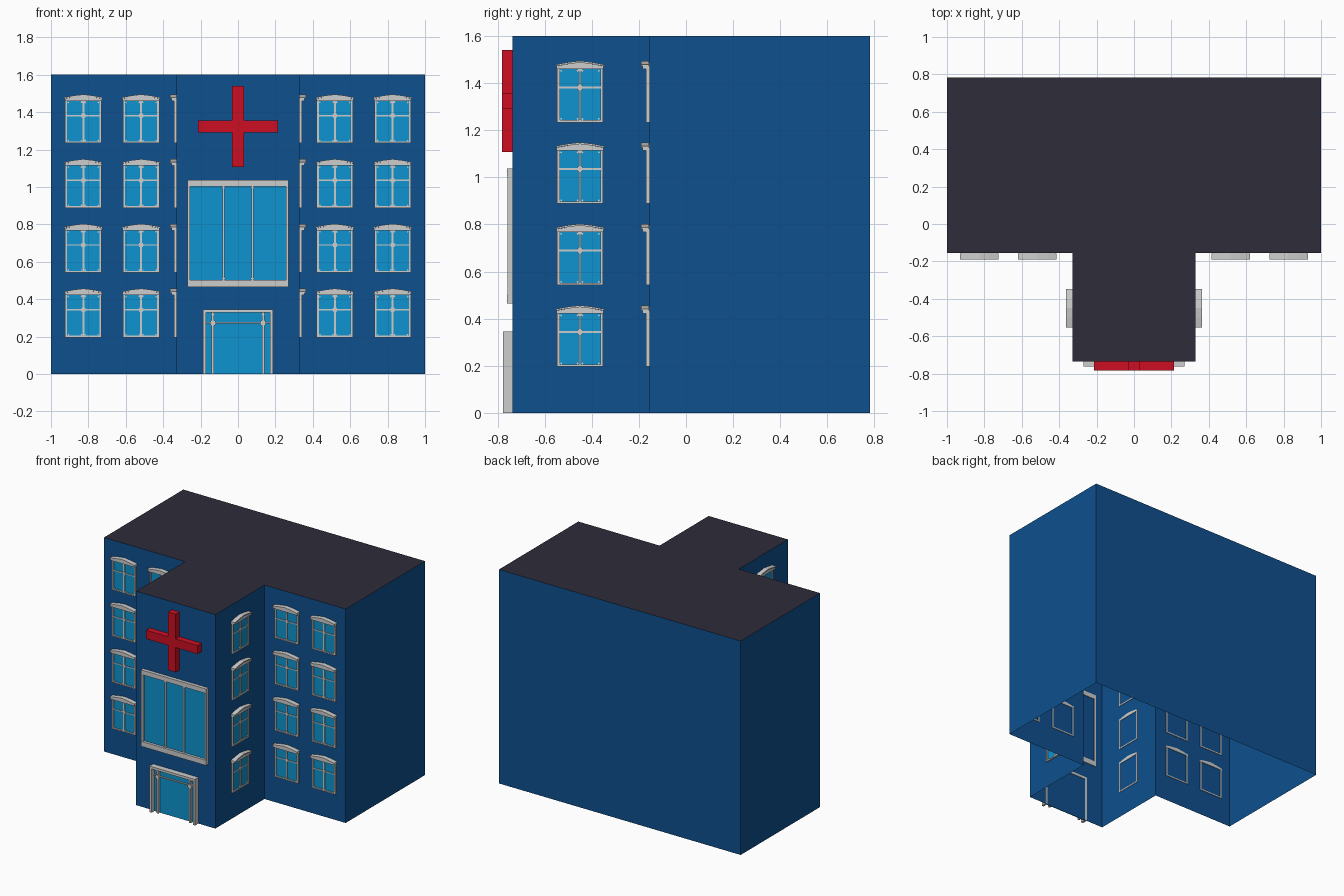
import bpy, bmesh, math

if "Cube" in bpy.data.objects:
    bpy.data.objects.remove(bpy.data.objects["Cube"])


def material(name, r, g, b):
    m = bpy.data.materials.new(name)
    lin = lambda c: ((c / 255 + 0.055) / 1.055) ** 2.4 if c > 10 else c / 255 / 12.92
    m.diffuse_color = (lin(r), lin(g), lin(b), 1)
    m.use_nodes = True
    m.node_tree.nodes["Principled BSDF"].inputs["Base Color"].default_value = m.diffuse_color
    return m


WALL = material("wall_blue", 14, 80, 142)
ROOF = material("roof_dark", 46, 44, 58)
TRIM = material("trim_grey", 205, 205, 205)
GLASS = material("glass_cyan", 14, 148, 208)
RED = material("cross_red", 205, 15, 35)

FRONT, REAR, SIDE, DEPTH, HEIGHT = -0.736, -0.156, 0.328, 0.782, 1.6


def prism(bm, pts, d0, d1, mat=0):
    """Extrude an (x, z) outline outward along -y from depth d0 to d1."""
    a = [bm.verts.new((x, -d0, z)) for x, z in pts]
    b = [bm.verts.new((x, -d1, z)) for x, z in pts]
    n = len(pts)
    faces = [bm.faces.new(a), bm.faces.new(b)]
    faces += [bm.faces.new((a[i], a[(i + 1) % n], b[(i + 1) % n], b[i])) for i in range(n)]
    for f in faces:
        f.material_index = mat


def bar(bm, x0, x1, z0, z1, d0, d1, mat=0):
    prism(bm, [(x0, z0), (x1, z0), (x1, z1), (x0, z1)], d0, d1, mat)


def rosette(bm, x, z, r, d, n=8):
    prism(bm, [(x + r * math.cos(2 * math.pi * i / n), z + r * math.sin(2 * math.pi * i / n))
               for i in range(n)], 0.001, d)


def to_mesh(bm, name, mats):
    bmesh.ops.recalc_face_normals(bm, faces=bm.faces[:])
    me = bpy.data.meshes.new(name)
    bm.to_mesh(me)
    bm.free()
    for m in mats:
        me.materials.append(m)
    return me


def place(name, me, loc=(0, 0, 0), turn=0):
    ob = bpy.data.objects.new(name, me)
    ob.location = loc
    ob.rotation_euler.z = turn
    bpy.context.collection.objects.link(ob)


# T-shaped building shell, open underneath, dark roof face
bm = bmesh.new()
plan = [(-1, REAR), (-SIDE, REAR), (-SIDE, FRONT), (SIDE, FRONT),
        (SIDE, REAR), (1, REAR), (1, DEPTH), (-1, DEPTH)]
low = [bm.verts.new((x, y, 0)) for x, y in plan]
top = [bm.verts.new((x, y, HEIGHT)) for x, y in plan]
for i in range(8):
    j = (i + 1) % 8
    bm.faces.new((low[i], low[j], top[j], top[i]))
bm.faces.new(top).material_index = 1
place("building_body", to_mesh(bm, "building_body", [WALL, ROOF]))

# Small window with arched hood (sill at local z = 0)
bm = bmesh.new()
bar(bm, -0.09, 0.09, 0.005, 0.235, 0.001, 0.005, 1)
for s in (-1, 1):
    bar(bm, *sorted((s * 0.097, s * 0.086)), 0, 0.228, -0.004, 0.013)
    for z in (0.014, 0.218):
        rosette(bm, s * 0.080, z, 0.005, 0.011, 4)
        rosette(bm, s * 0.010, z, 0.005, 0.011, 4)
bar(bm, -0.086, 0.086, 0, 0.009, -0.004, 0.013)
bar(bm, -0.005, 0.005, 0.009, 0.228, 0.001, 0.012)
bar(bm, -0.086, 0.086, 0.144, 0.151, 0.001, 0.010)
rosette(bm, 0, 0.1475, 0.014, 0.013)
prism(bm, [(-0.014, 0.228), (0, 0.208), (0.014, 0.228)], 0.001, 0.013)
prism(bm, [(-0.099, 0.226), (0.099, 0.226), (0.099, 0.238), (0.05, 0.247), (0, 0.253),
           (-0.05, 0.247), (-0.099, 0.238)], -0.004, 0.028)
prism(bm, [(-0.103, 0.238), (-0.05, 0.247), (0, 0.253), (0.05, 0.247), (0.103, 0.238),
           (0.103, 0.245), (0.05, 0.255), (0, 0.261), (-0.05, 0.255), (-0.103, 0.245)],
      0.001, 0.035)
window = to_mesh(bm, "window", [TRIM, GLASS])

# Four storeys: two windows per wing, one on each side of the front block
for row in range(4):
    z = 0.196 + 0.346 * row
    for s in (-1, 1):
        for x in (0.518, 0.827):
            place("wing_window", window, (s * x, REAR, z))
        place("side_window", window, (s * SIDE, -0.45, z), s * math.pi / 2)

# Large three-pane window
bm = bmesh.new()
bar(bm, -0.262, 0.262, 0.48, 1.02, 0.001, 0.006, 1)
bar(bm, -0.27, 0.27, 1.003, 1.037, -0.004, 0.025)
bar(bm, -0.27, 0.27, 0.465, 0.503, -0.004, 0.025)
for s in (-1, 1):
    bar(bm, *sorted((s * 0.27, s * 0.256)), 0.503, 1.003, -0.004, 0.022)
    bar(bm, s * 0.077 - 0.006, s * 0.077 + 0.006, 0.503, 1.003, 0.001, 0.016)
    for z in (0.51, 0.996):
        rosette(bm, s * 0.077, z, 0.011, 0.018, 4)
place("large_window", to_mesh(bm, "large_window", [TRIM, GLASS]), (0, FRONT, 0))

# Glazed entrance with posts, lintel and transom
bm = bmesh.new()
bar(bm, -0.18, 0.18, 0, 0.335, 0.001, 0.006, 1)
bar(bm, -0.188, 0.188, 0.328, 0.346, -0.004, 0.042)
bar(bm, -0.172, 0.172, 0.270, 0.277, 0.001, 0.016)
for s in (-1, 1):
    bar(bm, *sorted((s * 0.187, s * 0.171)), 0, 0.328, -0.004, 0.040)
    bar(bm, s * 0.134 - 0.007, s * 0.134 + 0.007, 0, 0.328, 0.001, 0.026)
    rosette(bm, s * 0.134, 0.273, 0.017, 0.029)
    rosette(bm, s * 0.134, 0.318, 0.012, 0.029, 4)
place("entrance", to_mesh(bm, "entrance", [TRIM, GLASS]), (0, FRONT, 0))

# Raised red cross
bm = bmesh.new()
a, w, h = 0.213, 0.032, 0.217
prism(bm, [(-w, -h), (w, -h), (w, -w), (a, -w), (a, w), (w, w),
           (w, h), (-w, h), (-w, w), (-a, w), (-a, -w), (-w, -w)], -0.001, 0.046)
place("wall_cross", to_mesh(bm, "wall_cross", [RED]), (0, FRONT, 1.324))
